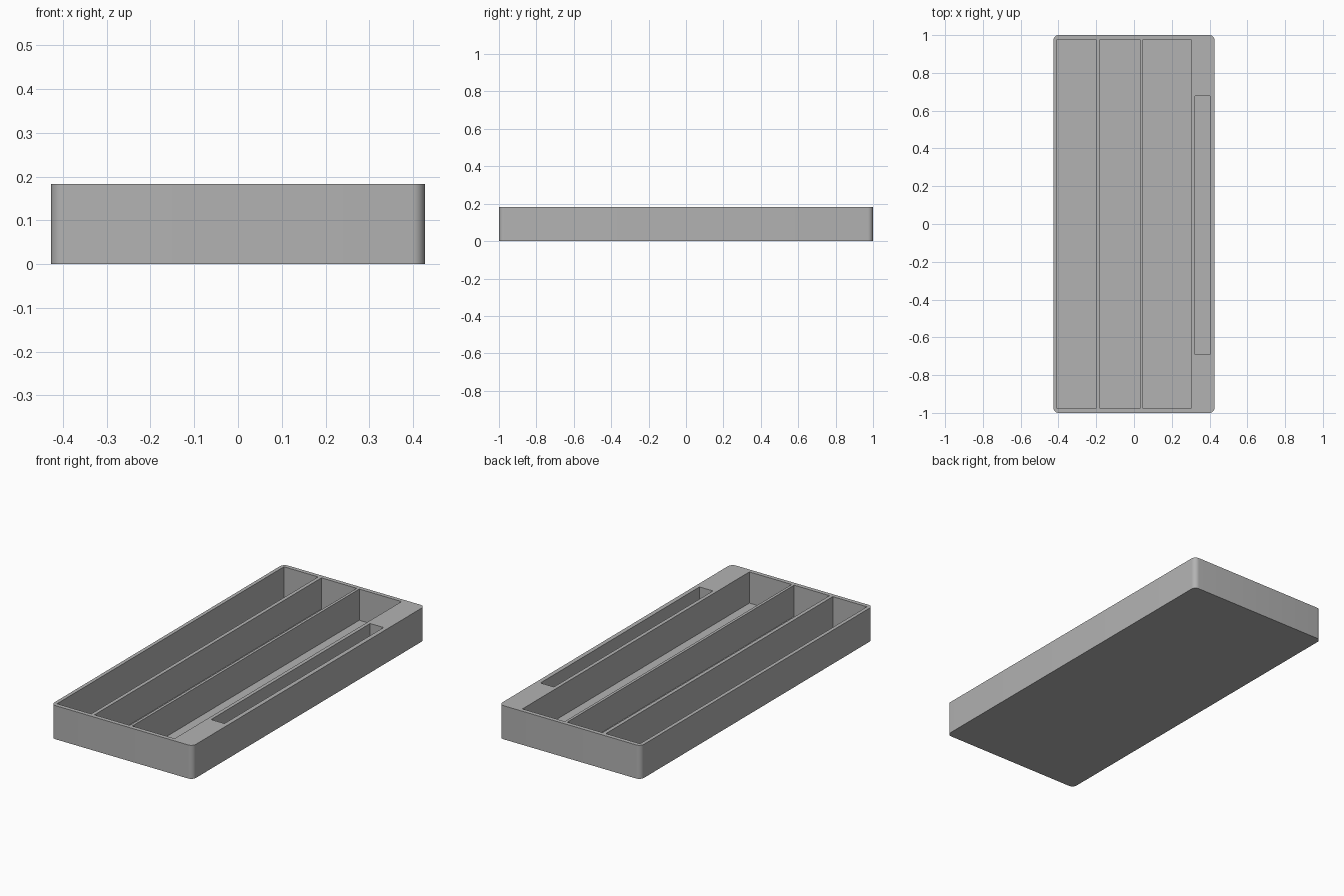
import bpy
import bmesh

if "Cube" in bpy.data.objects:
    bpy.data.objects.remove(bpy.data.objects["Cube"], do_unlink=True)

WIDTH, LENGTH, HEIGHT = 0.854, 2.0, 0.183
FLOOR = 0.013
CORNER = 0.028

grey = bpy.data.materials.new("plain grey")
grey.use_nodes = True
colour = (0.448, 0.448, 0.448, 1)
grey.diffuse_color = colour
grey.node_tree.nodes["Principled BSDF"].inputs["Base Color"].default_value = colour


def box(name, x0, x1, y0, y1, z0, z1, radius=0.0):
    """Box between two corners, with optional rounded upright edges."""
    bm = bmesh.new()
    bmesh.ops.create_cube(bm, size=1)
    for v in bm.verts:
        v.co.x = x1 if v.co.x > 0 else x0
        v.co.y = y1 if v.co.y > 0 else y0
        v.co.z = z1 if v.co.z > 0 else z0
    if radius:
        upright = [e for e in bm.edges if abs(e.verts[0].co.z - e.verts[1].co.z) > 0.01]
        bmesh.ops.bevel(bm, geom=upright, offset=radius, segments=8,
                        profile=0.5, affect='EDGES')
    mesh = bpy.data.meshes.new(name)
    bm.to_mesh(mesh)
    bm.free()
    mesh.materials.append(grey)
    obj = bpy.data.objects.new(name, mesh)
    bpy.context.collection.objects.link(obj)
    return obj


# Solid tray block with rounded corners
tray = box("tray", -WIDTH / 2, WIDTH / 2, -LENGTH / 2, LENGTH / 2, 0, HEIGHT, CORNER)
bpy.context.view_layer.objects.active = tray

# Three full-length compartments and one short side slot
pockets = [
    ("left_compartment", -0.407, -0.201, -0.977, 0.977),
    ("middle_compartment", -0.181, 0.032, -0.977, 0.977),
    ("wide_compartment", 0.047, 0.302, -0.977, 0.977),
    ("side_slot", 0.322, 0.403, -0.692, 0.678),
]
for name, x0, x1, y0, y1 in pockets:
    cutter = box(name + "_cutter", x0, x1, y0, y1, FLOOR, HEIGHT + 0.1)
    cutter.hide_render = True
    cut = tray.modifiers.new(name, 'BOOLEAN')
    cut.operation = 'DIFFERENCE'
    cut.solver = 'EXACT'
    cut.object = cutter
    bpy.ops.object.modifier_apply(modifier=cut.name)
    bpy.data.objects.remove(cutter, do_unlink=True)

# Smooth rounded corners, crisp rims
bpy.ops.object.select_all(action='DESELECT')
tray.select_set(True)
bpy.ops.object.shade_smooth_by_angle(angle=0.5)
